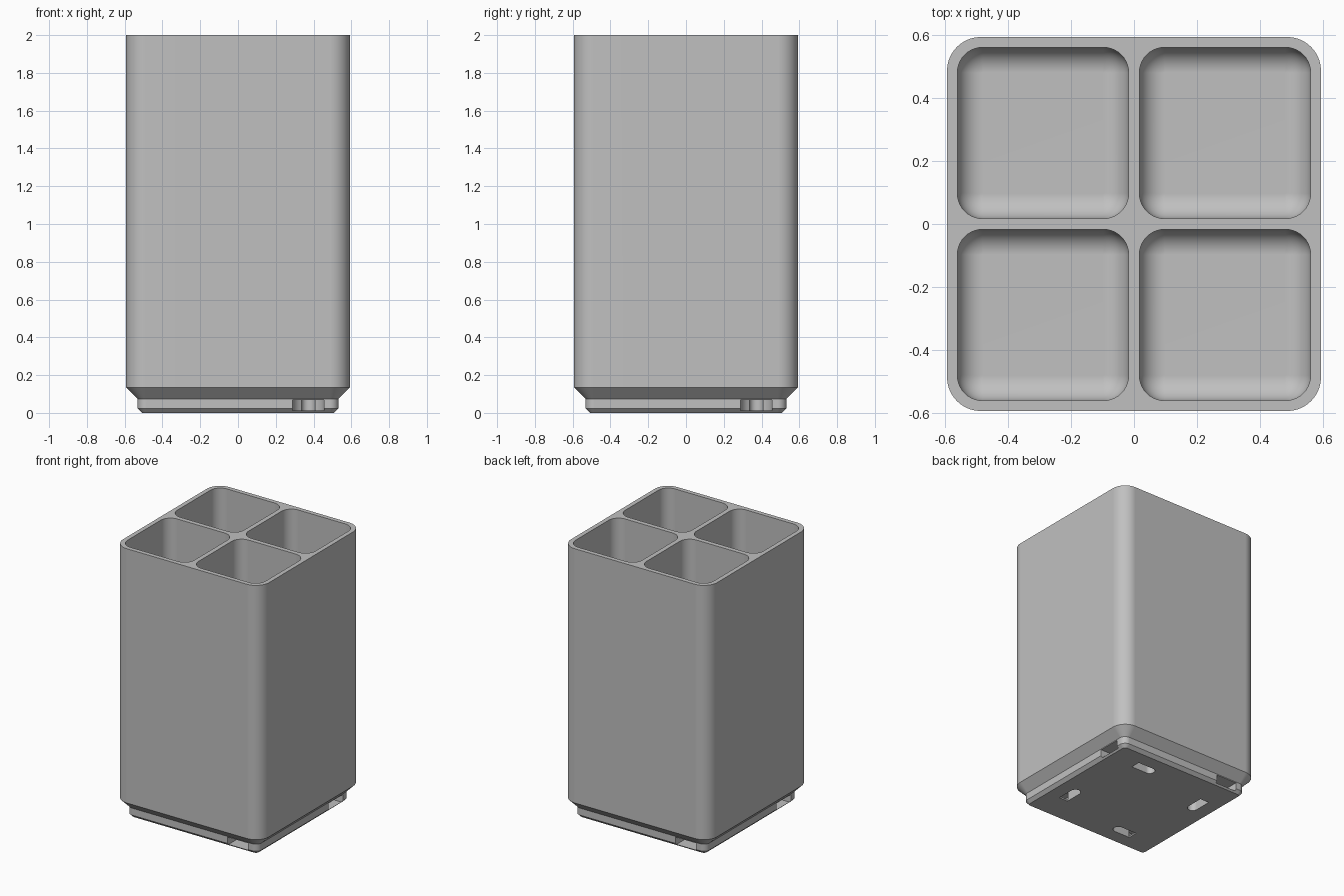
import bpy
import bmesh
from math import sin, cos, pi

cube = bpy.data.objects.get("Cube")
if cube:
    bpy.data.objects.remove(cube, do_unlink=True)

MM = 1 / 35          # one millimetre in model units
SEG = 10             # segments per rounded corner


def rounded_square(half, radius, cx=0, cy=0):
    """Outline of a square with rounded corners, counter-clockwise."""
    points = []
    for quarter in range(4):
        mid = pi / 4 + quarter * pi / 2
        sx, sy = (1 if cos(mid) > 0 else -1), (1 if sin(mid) > 0 else -1)
        for i in range(SEG + 1):
            a = (quarter + i / SEG) * pi / 2
            points.append((cx + sx * (half - radius) + radius * cos(a),
                           cy + sy * (half - radius) + radius * sin(a)))
    return points


def bullet(cx, cy, radius, end_x):
    """Outline with a round inner end and straight sides out to end_x."""
    arc = [pi / 2 + pi * i / (2 * SEG) for i in range(2 * SEG + 1)]
    return ([(end_x, cy + radius)]
            + [(cx + radius * cos(a), cy + radius * sin(a)) for a in arc]
            + [(end_x, cy - radius)])


def turned(points, times):
    """Rotate an outline by quarter turns about the vertical axis."""
    for _ in range(times):
        points = [(-y, x) for x, y in points]
    return points


def loft(bm, sections):
    """Close a solid through (outline, height) sections."""
    rings = [[bm.verts.new((x, y, z)) for x, y in pts] for pts, z in sections]
    for low, high in zip(rings, rings[1:]):
        n = len(low)
        for i in range(n):
            j = (i + 1) % n
            bm.faces.new((low[i], low[j], high[j], high[i]))
    bm.faces.new(rings[0][::-1])
    bm.faces.new(rings[-1])


def make_object(name, bm):
    bmesh.ops.remove_doubles(bm, verts=bm.verts, dist=1e-5)
    bmesh.ops.recalc_face_normals(bm, faces=bm.faces)
    mesh = bpy.data.meshes.new(name)
    bm.to_mesh(mesh)
    bm.free()
    obj = bpy.data.objects.new(name, mesh)
    bpy.context.collection.objects.link(obj)
    return obj


# Outer shell with its stepped, chamfered foot
bm = bmesh.new()
profile = [(17.8, 0.8, 0), (18.6, 1.6, 0.8), (18.6, 1.6, 2.6),
           (20.75, 3.75, 4.75), (20.75, 3.75, 70)]
loft(bm, [(rounded_square(h * MM, r * MM), z * MM) for h, r, z in profile])
body = make_object("divided_bin", bm)

# Four compartments with rounded floors
bm = bmesh.new()
fillet, floor = 2.8 * MM, 7 * MM
inner, outer = 0.6 * MM, 19.6 * MM
half, centre = (outer - inner) / 2, (outer + inner) / 2
for sx in (-1, 1):
    for sy in (-1, 1):
        sections = []
        for i in range(SEG + 1):
            a = pi / 2 * i / SEG
            inset = fillet * (1 - sin(a))
            sections.append((rounded_square(half - inset, fillet - inset, sx * centre, sy * centre),
                             floor + fillet * (1 - cos(a))))
        sections.append((sections[-1][0], 2.1))
        loft(bm, sections)
compartments = make_object("compartment_cutter", bm)

# Side-loading pockets in the foot, and push-out slots under them
pocket_bm, slot_bm = bmesh.new(), bmesh.new()
spot = 13 * MM
for turn in range(4):
    pocket = turned(bullet(spot, spot, 2.93 * MM, 0.7), turn)
    slot = turned(bullet(spot - 6.93 * MM, spot, 1.25 * MM, spot - 2.53 * MM), turn)
    loft(pocket_bm, [(pocket, 0.4 * MM), (pocket, 2.4 * MM)])
    loft(slot_bm, [(slot, -0.05), (slot, 2.39 * MM)])
pockets = make_object("pocket_cutter", pocket_bm)
slots = make_object("slot_cutter", slot_bm)

# Cut everything out of the body
bpy.ops.object.select_all(action="DESELECT")
bpy.context.view_layer.objects.active = body
body.select_set(True)
for cutter in (compartments, pockets, slots):
    cutter.hide_render = True
    mod = body.modifiers.new(cutter.name, "BOOLEAN")
    mod.operation = "DIFFERENCE"
    mod.solver = "EXACT"
    mod.object = cutter
    bpy.ops.object.modifier_apply(modifier=mod.name)
    bpy.data.objects.remove(cutter, do_unlink=True)

# Grey plastic
grey = bpy.data.materials.new("grey_plastic")
grey.use_nodes = True
colour = (0.53, 0.53, 0.53, 1)
grey.diffuse_color = colour
grey.node_tree.nodes["Principled BSDF"].inputs["Base Color"].default_value = colour
body.data.materials.clear()
body.data.materials.append(grey)
for face in body.data.polygons:
    face.material_index = 0

# Smooth rounded corners, crisp edges, flat walls
bpy.ops.object.shade_smooth_by_angle()
weighted = body.modifiers.new("flat_walls", "WEIGHTED_NORMAL")
weighted.keep_sharp = True
